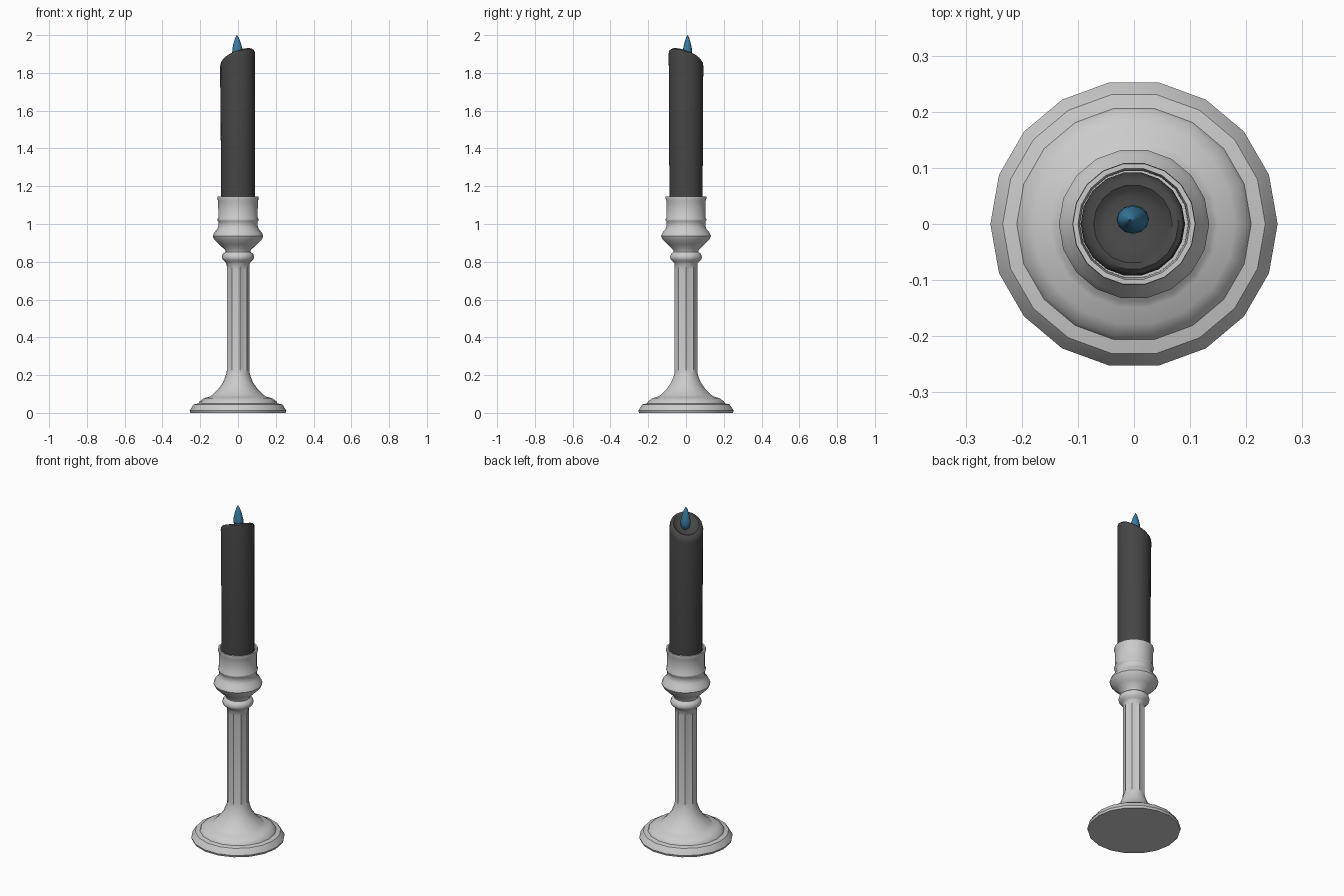
import bpy, bmesh, math

if "Cube" in bpy.data.objects:
    bpy.data.objects.remove(bpy.data.objects["Cube"])

SIDES = 18


def lathe(name, rings, sides=SIDES, shape=None, smooth=40, color=None):
    """Revolve (radius, z) rings; shape may move each point; both ends are capped."""
    bm = bmesh.new()
    loops = []
    for k, (r, z) in enumerate(rings):
        loop = []
        for i in range(sides):
            a = 2 * math.pi * i / sides
            p = (r * math.cos(a), r * math.sin(a), z)
            loop.append(bm.verts.new(shape(p, k, i) if shape else p))
        loops.append(loop)
    for lo, hi in zip(loops, loops[1:]):
        for i in range(sides):
            j = (i + 1) % sides
            bm.faces.new((lo[i], lo[j], hi[j], hi[i]))
    bm.faces.new(loops[0][::-1])
    bm.faces.new(loops[-1])
    mesh = bpy.data.meshes.new(name)
    bm.to_mesh(mesh)
    bm.free()
    ob = bpy.data.objects.new(name, mesh)
    bpy.context.collection.objects.link(ob)
    if color:
        mat = bpy.data.materials.new(name + "_colour")
        mat.diffuse_color = color
        mat.use_nodes = True
        mat.node_tree.nodes["Principled BSDF"].inputs["Base Color"].default_value = mat.diffuse_color
        mesh.materials.append(mat)
    bpy.ops.object.select_all(action='DESELECT')
    ob.select_set(True)
    bpy.context.view_layer.objects.active = ob
    bpy.ops.object.shade_smooth_by_angle(angle=math.radians(smooth))
    return ob


# Holder: stepped foot, fluted stem, ring, bulge and open cup
holder = [
    (0.252, 0.0), (0.256, 0.012), (0.241, 0.036), (0.234, 0.045),
    (0.209, 0.05), (0.203, 0.062), (0.18, 0.078), (0.15, 0.086), (0.14, 0.092),
    (0.105, 0.125), (0.08, 0.16), (0.066, 0.195), (0.062, 0.21),
    (0.061, 0.235), (0.061, 0.76), (0.061, 0.79),
    (0.068, 0.799), (0.082, 0.812), (0.086, 0.825), (0.08, 0.842), (0.066, 0.852),
    (0.068, 0.862), (0.1, 0.893), (0.126, 0.918), (0.134, 0.936), (0.126, 0.955),
    (0.109, 0.975), (0.104, 0.99), (0.104, 1.012), (0.109, 1.018),
    (0.109, 1.026), (0.104, 1.034), (0.105, 1.12), (0.11, 1.135), (0.109, 1.146),
    (0.1, 1.146), (0.097, 1.13), (0.096, 1.06),
]


def flute(p, k, i):
    # every other edge of the stem is pressed inwards
    s = 0.86 if k in (13, 14) and i % 2 else 1.0
    return (p[0] * s, p[1] * s, p[2])


lathe("candle_holder", holder, shape=flute)

# Candle: slanted, rounded rim around a shallow melted hollow
candle = [
    (0.09, 1.055), (0.09, 1.3), (0.093, 1.865), (0.09, 1.881), (0.081, 1.891),
    (0.07, 1.893), (0.062, 1.885), (0.05, 1.876), (0.025, 1.872),
]


def slant(p, k, i):
    x, y, z = p
    if k >= 2:
        z -= 0.5 * (y - x) / math.sqrt(2)
        x -= 0.002
    return (x, y, z)


lathe("candle", candle, shape=slant, color=(0.06, 0.06, 0.06, 1))

# Flame: slim teardrop
flame = [
    (0.008, 1.862), (0.023, 1.878), (0.029, 1.9), (0.027, 1.925),
    (0.02, 1.955), (0.01, 1.985), (0.001, 2.0),
]


def squash(p, k, i):
    return (p[0] - 0.001 * k, p[1] * 0.88 + 0.008, p[2])


lathe("flame", flame, sides=12, shape=squash, smooth=60, color=(0.04, 0.2, 0.36, 1))
